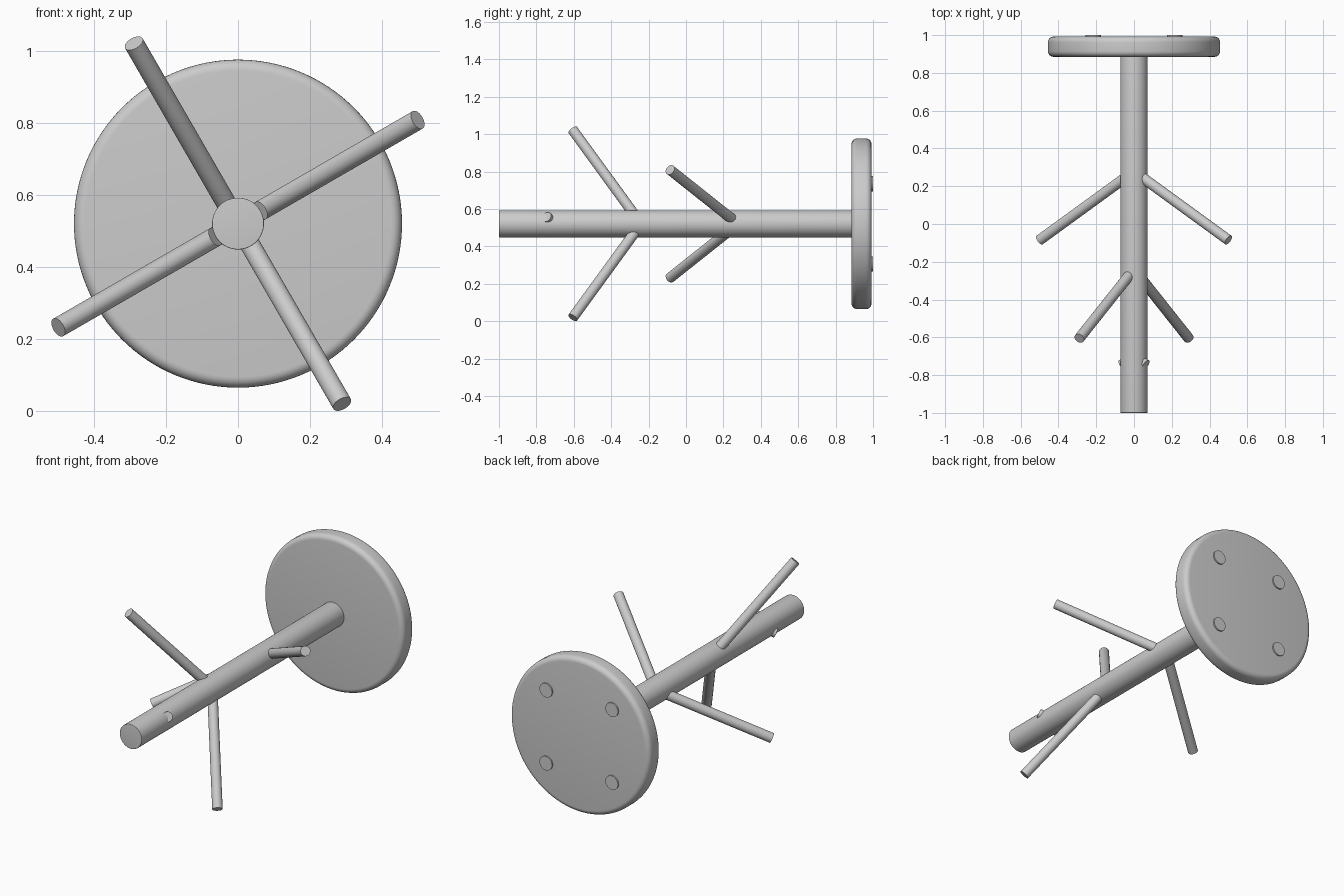
import bpy, bmesh, math
from mathutils import Vector

cube = bpy.data.objects.get("Cube")
if cube:
    bpy.data.objects.remove(cube, do_unlink=True)

GREY = (0.6, 0.6, 0.6, 1)
mat = bpy.data.materials.new("plain_grey")
mat.use_nodes = True
mat.diffuse_color = GREY
mat.node_tree.nodes["Principled BSDF"].inputs["Base Color"].default_value = GREY

AXIS_Z = 0.521


def rod(name, start, end, radius, bevel=0, sides=48):
    """Capped cylinder from start to end, with optionally rounded rims."""
    start, end = Vector(start), Vector(end)
    axis = end - start
    bm = bmesh.new()
    bmesh.ops.create_cone(bm, cap_ends=True, segments=sides, radius1=radius,
                          radius2=radius, depth=axis.length)
    if bevel:
        rims = [e for e in bm.edges
                if abs(e.verts[0].co.z - e.verts[1].co.z) < 0.0001]
        bmesh.ops.bevel(bm, geom=rims, offset=bevel, segments=6,
                        profile=0.5, affect='EDGES')
    mesh = bpy.data.meshes.new(name)
    bm.to_mesh(mesh)
    bm.free()
    mesh.materials.append(mat)
    obj = bpy.data.objects.new(name, mesh)
    bpy.context.collection.objects.link(obj)
    obj.location = (start + end) / 2
    obj.rotation_euler = axis.to_track_quat('Z', 'Y').to_euler()
    bpy.ops.object.select_all(action='DESELECT')
    obj.select_set(True)
    bpy.context.view_layer.objects.active = obj
    bpy.ops.object.shade_smooth_by_angle(angle=math.radians(35))
    return obj


def around(radius, degrees, y):
    """Point at a distance and angle around the pole's axis."""
    a = math.radians(degrees)
    return (radius * math.cos(a), y, AXIS_Z + radius * math.sin(a))


# Pole and round base
rod("pole", (0, -1, AXIS_Z), (0, 0.9, AXIS_Z), 0.072, 0.003, 64)
rod("base", (0, 0.885, AXIS_Z), (0, 0.992, AXIS_Z), 0.456, 0.03, 128)

# Slanted pegs in opposite pairs; the end pair barely breaks the pole's surface
SLANT = 0.63
for name, angle, reach, tip_y in (("lower_peg", 30, 0.577, -0.085),
                                  ("upper_peg", 120, 0.579, -0.605),
                                  ("end_stub", 30, 0.073, -0.745)):
    for turn in (0, 180):
        root_y = tip_y + reach * SLANT
        rod(f"{name}_{turn}", (0, root_y, AXIS_Z),
            around(reach, angle + turn, tip_y), 0.028, sides=32)

# Pads under the base
for sx in (-1, 1):
    for sz in (-1, 1):
        x, z = 0.215 * sx, AXIS_Z + 0.215 * sz
        rod(f"foot_pad_{sx}_{sz}", (x, 0.98, z), (x, 1, z), 0.041, sides=32)
